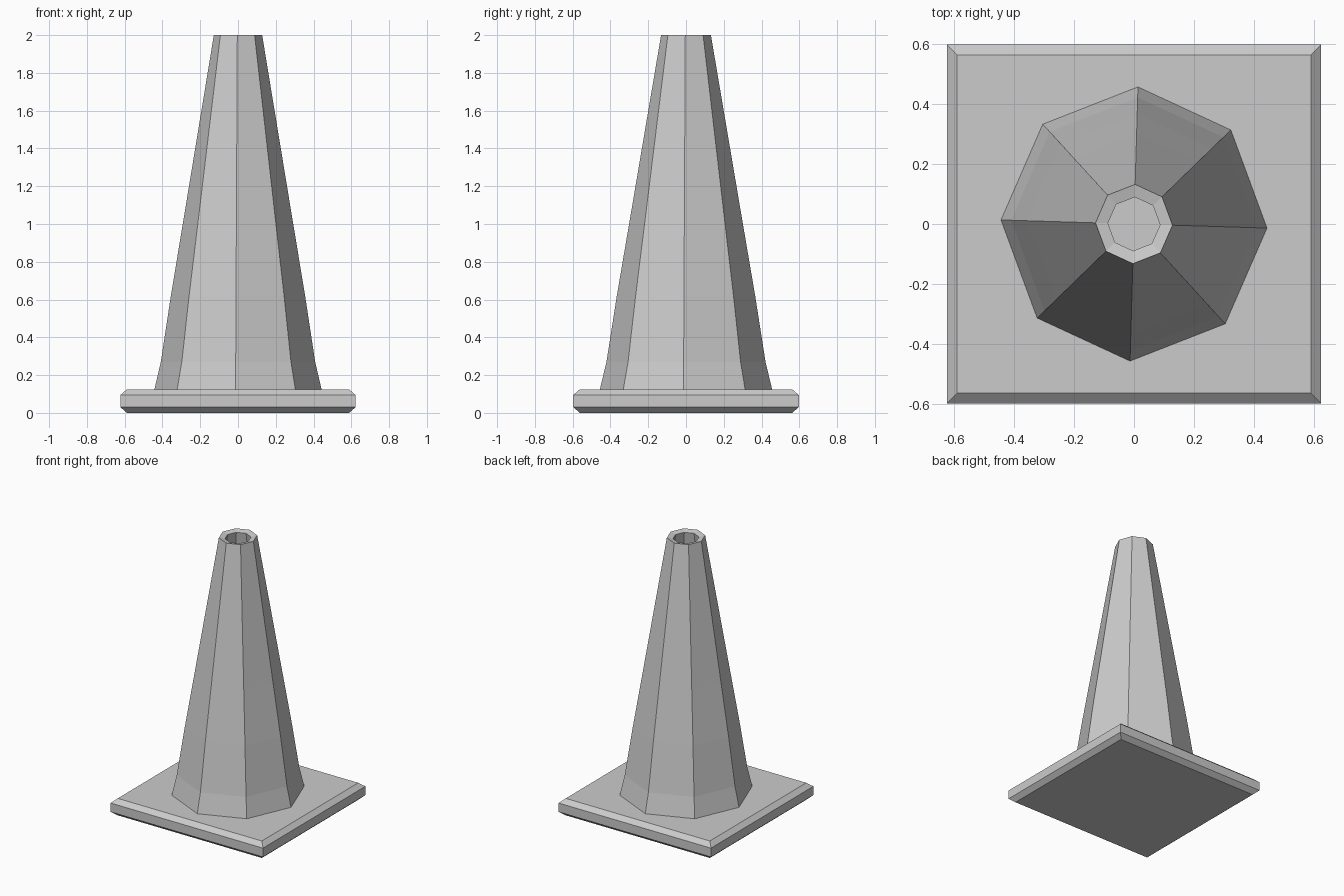
import bpy, bmesh, math

cube = bpy.data.objects.get("Cube")
if cube:
    bpy.data.objects.remove(cube, do_unlink=True)

# Single plain grey
grey = bpy.data.materials.new("light_grey")
grey.use_nodes = True
colour = (0.6, 0.6, 0.6, 1)
grey.diffuse_color = colour
grey.node_tree.nodes["Principled BSDF"].inputs["Base Color"].default_value = colour


def loft(name, rings, cap):
    """Bridge a stack of equal-sided rings, optionally capping both ends."""
    bm = bmesh.new()
    loops = [[bm.verts.new(p) for p in ring] for ring in rings]
    n = len(loops[0])
    for low, high in zip(loops, loops[1:]):
        for i in range(n):
            j = (i + 1) % n
            bm.faces.new((low[i], low[j], high[j], high[i]))
    if cap:
        bm.faces.new(loops[0][::-1])
        bm.faces.new(loops[-1])
    bmesh.ops.recalc_face_normals(bm, faces=bm.faces)
    mesh = bpy.data.meshes.new(name)
    bm.to_mesh(mesh)
    bm.free()
    mesh.materials.append(grey)
    obj = bpy.data.objects.new(name, mesh)
    bpy.context.collection.objects.link(obj)
    return obj


def rectangle(x, y, z):
    return [(-x, -y, z), (x, -y, z), (x, y, z), (-x, y, z)]


def octagon(r, z):
    # Slightly turned and a little deeper than wide
    angles = [math.radians(45 * i - 1.7) for i in range(8)]
    return [(0.985 * r * math.cos(a), 1.015 * r * math.sin(a), z) for a in angles]


# Square foot with bevelled upper and lower rims
loft("base_plate", [rectangle(0.588, 0.562, 0), rectangle(0.622, 0.597, 0.03),
                    rectangle(0.622, 0.597, 0.095), rectangle(0.588, 0.562, 0.125)], True)

# Hollow flared body: up the outside, over the sloped rim, down the inside
outer = [(0.45, 0.122), (0.415, 0.27), (0.361, 0.62), (0.297, 1.0), (0.13, 2.0)]
inner = [(0.088, 1.99), (0.252, 1.0), (0.316, 0.62), (0.37, 0.27), (0.405, 0.122)]
loft("cone_body", [octagon(r, z) for r, z in outer + inner], False)
